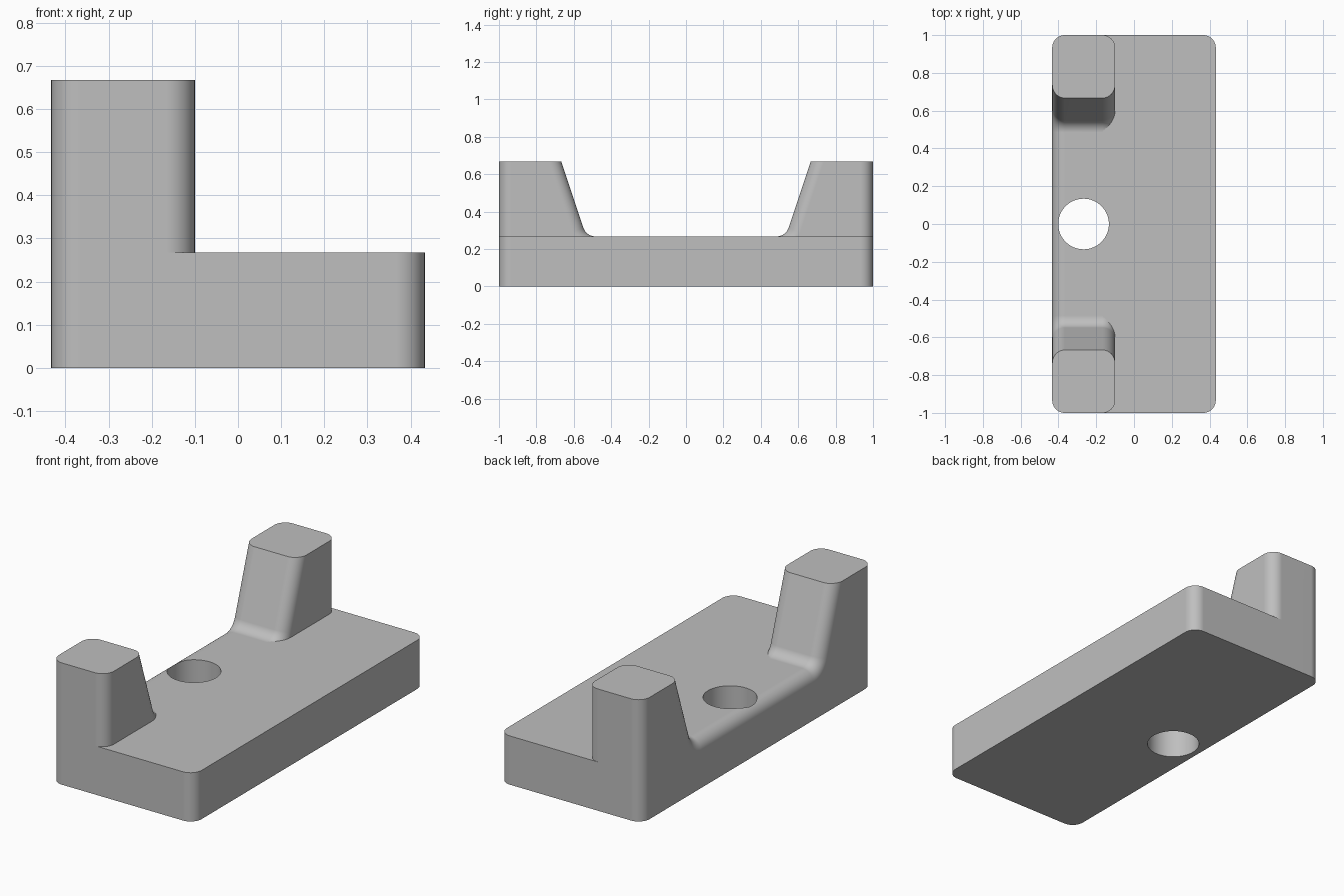
import bpy, bmesh, math
from mathutils import Vector

cube = bpy.data.objects.get("Cube")
if cube:
    bpy.data.objects.remove(cube, do_unlink=True)

# Main dimensions
HX, HY = 0.433, 1.0          # half width and half length
FLOOR, TOP = 0.267, 0.667    # slab height and post height
POST_X = -0.1                # inner side of the posts
SLOPE_TOP, SLOPE_FOOT = 0.667, 0.533
R = 0.0667                   # every rounding
STEPS = 10

grey = bpy.data.materials.new("plain grey")
colour = (0.52, 0.52, 0.52, 1)
grey.use_nodes = True
grey.diffuse_color = colour
grey.node_tree.nodes["Principled BSDF"].inputs["Base Color"].default_value = colour


def make_object(name, bm):
    bmesh.ops.recalc_face_normals(bm, faces=bm.faces[:])
    mesh = bpy.data.meshes.new(name)
    bm.to_mesh(mesh)
    bm.free()
    mesh.materials.append(grey)
    obj = bpy.data.objects.new(name, mesh)
    bpy.context.collection.objects.link(obj)
    return obj


def extrude_profile(points, x0, x1):
    """Extrude a (y, z) outline along x."""
    bm = bmesh.new()
    face = bm.faces.new([bm.verts.new((x0, y, z)) for y, z in points])
    out = bmesh.ops.extrude_face_region(bm, geom=[face])
    moved = [v for v in out["geom"] if isinstance(v, bmesh.types.BMVert)]
    bmesh.ops.translate(bm, vec=(x1 - x0, 0, 0), verts=moved)
    bmesh.ops.recalc_face_normals(bm, faces=bm.faces[:])
    return bm


def round_edges(bm, test):
    edges = [e for e in bm.edges if test(*[v.co for v in e.verts])]
    bmesh.ops.bevel(bm, geom=edges, offset=R, offset_type='OFFSET',
                    segments=STEPS, profile=0.5, affect='EDGES')


def combine(target, tool, operation):
    mod = target.modifiers.new(operation.lower(), 'BOOLEAN')
    mod.operation, mod.solver, mod.object = operation, 'EXACT', tool
    bpy.context.view_layer.objects.active = target
    bpy.ops.object.modifier_apply(modifier=mod.name)
    bpy.data.objects.remove(tool, do_unlink=True)


# Rail with two posts: sloped inner faces blend into the floor with an arc
lean = math.atan2(TOP - FLOOR, SLOPE_TOP - SLOPE_FOOT)
centre_y = SLOPE_FOOT - R * math.tan(lean / 2)
arc = [(centre_y + R * math.sin(a), FLOOR + R - R * math.cos(a))
       for a in (lean * i / STEPS for i in range(STEPS + 1))]
half = arc + [(SLOPE_TOP, TOP), (HY, TOP), (HY, 0)]
outline = half + [(-y, z) for y, z in reversed(half)]
bm = extrude_profile(outline, -HX, POST_X)


def rail_edge(a, b):
    along_x = abs(a.x - b.x) > 1e-4
    post_corner = abs(a.y) > HY - 1e-4 and abs(a.y - b.y) < 1e-4
    inner_chain = max(abs(a.y), abs(b.y)) < SLOPE_TOP + 1e-4
    return not along_x and (post_corner or inner_chain)


round_edges(bm, rail_edge)
body = make_object("bracket_body", bm)

# Flat slab with rounded outer corners
slab_box = [(-HY, 0), (HY, 0), (HY, FLOOR), (-HY, FLOOR)]
bm = extrude_profile(slab_box, -0.2, HX)
round_edges(bm, lambda a, b: min(a.x, b.x) > HX - 1e-4 and abs(a.z - b.z) > 0.1)
combine(body, make_object("slab", bm), 'UNION')

# Round through hole
bm = bmesh.new()
bmesh.ops.create_cone(bm, cap_ends=True, segments=64, radius1=0.134,
                      radius2=0.134, depth=1)
bmesh.ops.translate(bm, vec=Vector((-0.267, 0, 0.2)), verts=bm.verts[:])
combine(body, make_object("hole_cutter", bm), 'DIFFERENCE')

# Smooth roundings, crisp edges
bpy.ops.object.select_all(action='DESELECT')
body.select_set(True)
bpy.context.view_layer.objects.active = body
bpy.ops.object.shade_smooth_by_angle(angle=math.radians(25))
weighted = body.modifiers.new("flat face normals", 'WEIGHTED_NORMAL')
weighted.keep_sharp = True
